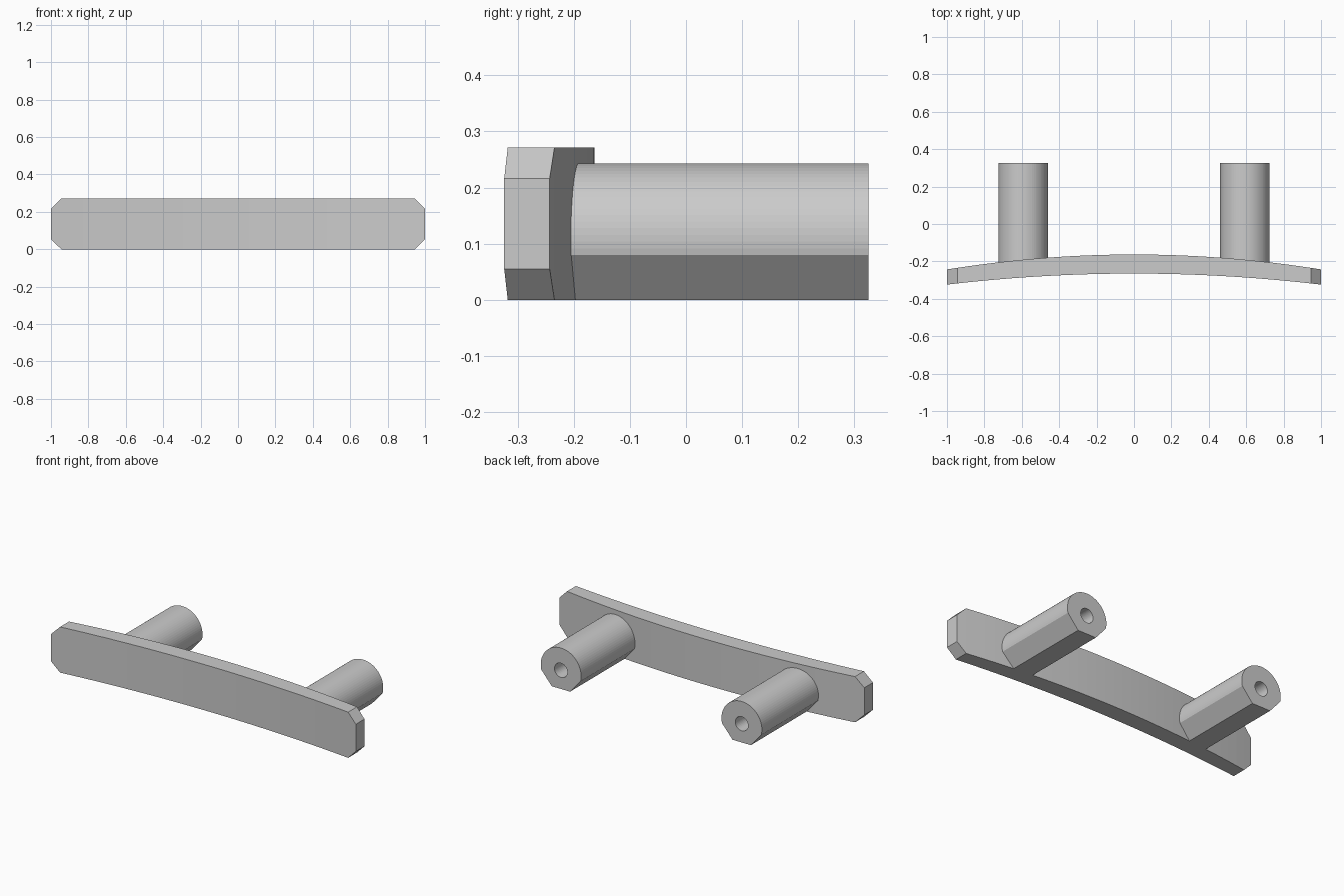
import bpy, bmesh, math

if "Cube" in bpy.data.objects:
    bpy.data.objects.remove(bpy.data.objects["Cube"])

END_Y = 0.325          # rear end of the posts


def front_y(x):
    return -0.265 - 0.059 * x * x


def back_y(x):
    return -0.163 - 0.08 * x * x


def bridge(bm, a, b):
    n = len(a)
    for i in range(n):
        j = (i + 1) % n
        bm.faces.new((a[i], a[j], b[j], b[i]))


def finish(bm, name):
    bmesh.ops.recalc_face_normals(bm, faces=bm.faces)
    mesh = bpy.data.meshes.new(name)
    bm.to_mesh(mesh)
    bm.free()
    ob = bpy.data.objects.new(name, mesh)
    bpy.context.collection.objects.link(ob)
    return ob


# Curved grip bar with chamfered corners
H, C, STEPS = 0.271, 0.055, 32
inner = [(-1 + C) + 2 * (1 - C) * i / STEPS for i in range(STEPS + 1)]
bm = bmesh.new()
rings = []
for x in [-1.0] + inner + [1.0]:
    c = C if abs(x) == 1.0 else 0.0
    rings.append([bm.verts.new(p) for p in (
        (x, front_y(x), c), (x, back_y(x), c),
        (x, back_y(x), H - c), (x, front_y(x), H - c))])
for a, b in zip(rings, rings[1:]):
    bridge(bm, a, b)
bm.faces.new(rings[0])
bm.faces.new(rings[-1])
finish(bm, "grip_bar")

# Mounting post: round top, slanted lower sides, flat base, blind screw hole
CX, CZ, R, HOLE_R, HOLE_DEPTH = 0.593, 0.1105, 0.1325, 0.042, 0.4
a0 = math.asin((0.08 - CZ) / R)
ARC = 40
profile = []
for i in range(ARC + 1):
    a = a0 + (math.pi - 2 * a0) * i / ARC
    profile.append((R * math.cos(a), R * math.sin(a)))
corners = [profile[-1], (-0.06, -CZ), (0.06, -CZ), profile[0]]
for (x0, z0), (x1, z1) in zip(corners, corners[1:]):
    profile += [(x0 + (x1 - x0) * t / 5, z0 + (z1 - z0) * t / 5) for t in range(1, 6)]
profile.pop()          # last point repeats the first
hole = []
for x, z in profile:
    d = math.hypot(x, z)
    hole.append((HOLE_R * x / d, HOLE_R * z / d))

bm = bmesh.new()


def ring(points, y):
    return [bm.verts.new((CX + x, y(CX + x), CZ + z)) for x, z in points]


rings = [ring(profile, lambda x: back_y(x) - 0.002),
         ring(profile, lambda x: END_Y),
         ring(hole, lambda x: END_Y),
         ring(hole, lambda x: END_Y - HOLE_DEPTH)]
for a, b in zip(rings, rings[1:]):
    bridge(bm, a, b)
bm.faces.new(rings[0])
bm.faces.new(rings[-1])
posts = finish(bm, "mounting_posts")
mirror = posts.modifiers.new("mirror", 'MIRROR')
mirror.use_axis = (True, False, False)
